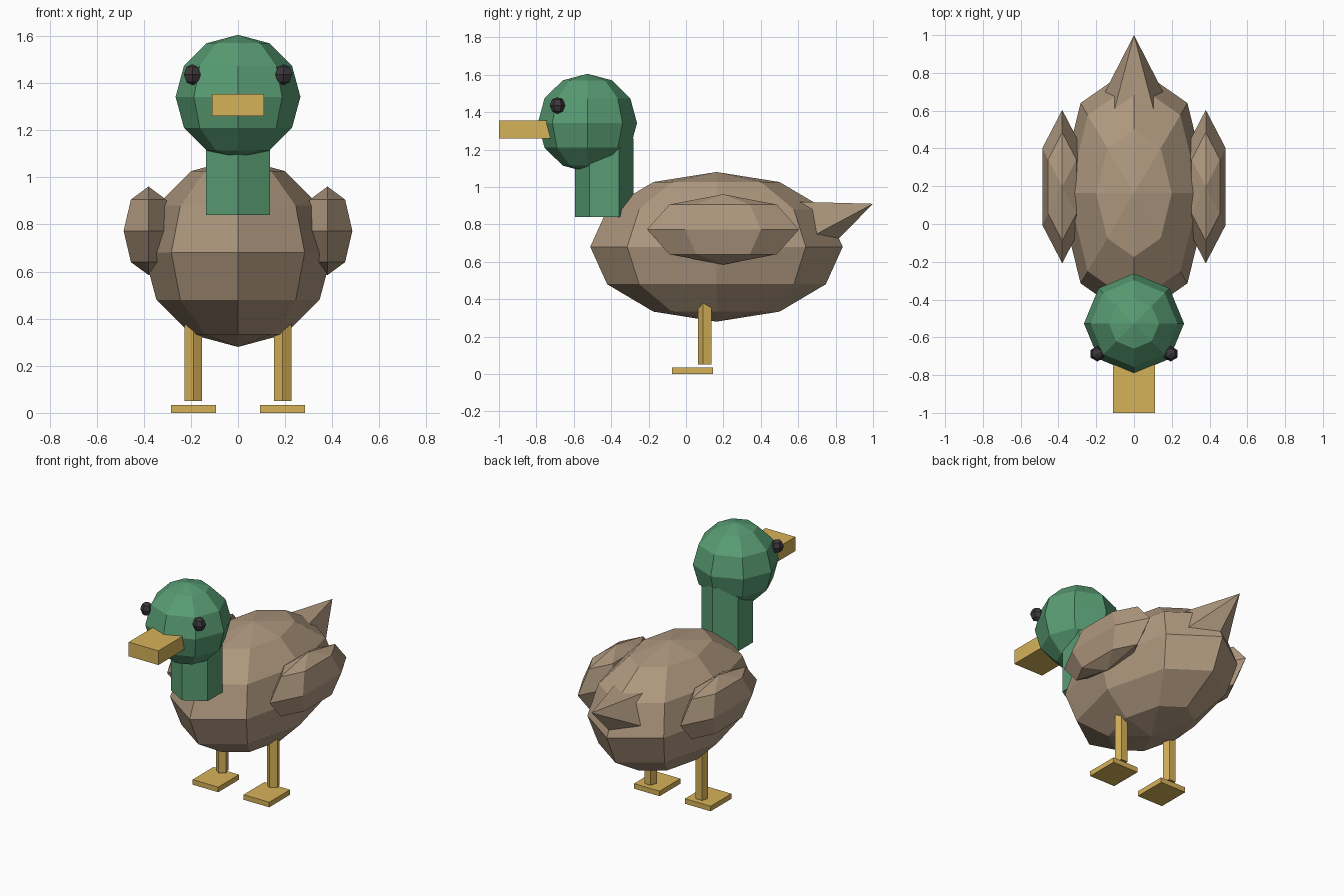
import bpy
import bmesh
from math import sin, cos, pi, radians
from mathutils import Matrix, Vector

if "Cube" in bpy.data.objects:
    bpy.data.objects.remove(bpy.data.objects["Cube"], do_unlink=True)


def material(name, rgb):
    linear = [((c / 255 + 0.055) / 1.055) ** 2.4 for c in rgb] + [1.0]
    mat = bpy.data.materials.new(name)
    mat.use_nodes = True
    mat.diffuse_color = linear
    mat.node_tree.nodes["Principled BSDF"].inputs["Base Color"].default_value = linear
    return mat


brown = material("feather brown", (175, 152, 127))
green = material("head green", (88, 156, 115))
yellow = material("bill yellow", (214, 178, 89))
black = material("eye black", (60, 56, 60))


def finish(name, bm, mat):
    bmesh.ops.recalc_face_normals(bm, faces=bm.faces)
    mesh = bpy.data.meshes.new(name)
    bm.to_mesh(mesh)
    bm.free()
    mesh.materials.append(mat)
    obj = bpy.data.objects.new(name, mesh)
    bpy.context.collection.objects.link(obj)
    return obj


def turned(name, profile, sides, mat, center, scale=(1, 1, 1), tilt=0, start=-pi / 2):
    """Faceted solid of revolution from (radius, height) pairs; zero radius is a pole."""
    bm = bmesh.new()
    rings = []
    for r, z in profile:
        count = sides if r > 0 else 1
        rings.append([bm.verts.new((r * cos(start + 2 * pi * i / sides),
                                    r * sin(start + 2 * pi * i / sides), z))
                      for i in range(count)])
    for a, b in zip(rings, rings[1:]):
        for i in range(sides):
            j = (i + 1) % sides
            corners = [a[i % len(a)], a[j % len(a)], b[j % len(b)], b[i % len(b)]]
            bm.faces.new(list(dict.fromkeys(corners)))
    for ring in (rings[0], rings[-1]):
        if len(ring) > 1:
            bm.faces.new(ring)
    bm.transform(Matrix.Translation(center) @ Matrix.Rotation(tilt, 4, 'X')
                 @ Matrix.Diagonal((*scale, 1)))
    return finish(name, bm, mat)


def ball(name, sides, rows, mat, center, scale):
    steps = [pi * k / rows for k in range(1, rows)]
    profile = [(0, -1)] + [(sin(t), -cos(t)) for t in steps] + [(0, 1)]
    return turned(name, profile, sides, mat, center, scale)


def box(name, low, high, mat):
    low, high = Vector(low), Vector(high)
    bm = bmesh.new()
    bmesh.ops.create_cube(bm, size=1)
    bm.transform(Matrix.Translation((low + high) / 2)
                 @ Matrix.Diagonal((*(high - low), 1)))
    return finish(name, bm, mat)


# Body, neck and head
ball("body", 8, 6, brown, (0, 0.163, 0.68), (0.4, 0.675, 0.4))
turned("neck", [(0.157, 0.84), (0.157, 1.26)], 6, green, (0, -0.437, 0))
ball("head", 8, 6, green, (0, -0.527, 1.342), (0.265, 0.265, 0.263))
box("bill", (-0.11, -1, 1.26), (0.11, -0.68, 1.355), yellow)

# Upturned five-sided tail, with one edge underneath
lift = radians(19.7)
tail_length = 0.375
tip = Vector((0, 1, 0.91))
base = tip - tail_length * Vector((0, cos(lift), sin(lift)))
turned("tail", [(0.18, 0), (0, tail_length)], 5, brown, base,
       tilt=lift - pi / 2, start=pi / 2)

# Paired parts
for side, s in (("left", 1), ("right", -1)):
    ball(side + "_wing", 6, 4, brown, (s * 0.38, 0.198, 0.773), (0.122, 0.406, 0.188))
    ball(side + "_eye", 6, 4, black, (s * 0.194, -0.687, 1.436), (0.041, 0.041, 0.045))
    turned(side + "_leg", [(0.04, 0.05), (0.04, 0.4)], 5, yellow, (s * 0.19, 0.104, 0))
    x = s * 0.189
    box(side + "_foot", (x - 0.095, -0.075, 0), (x + 0.095, 0.145, 0.034), yellow)
